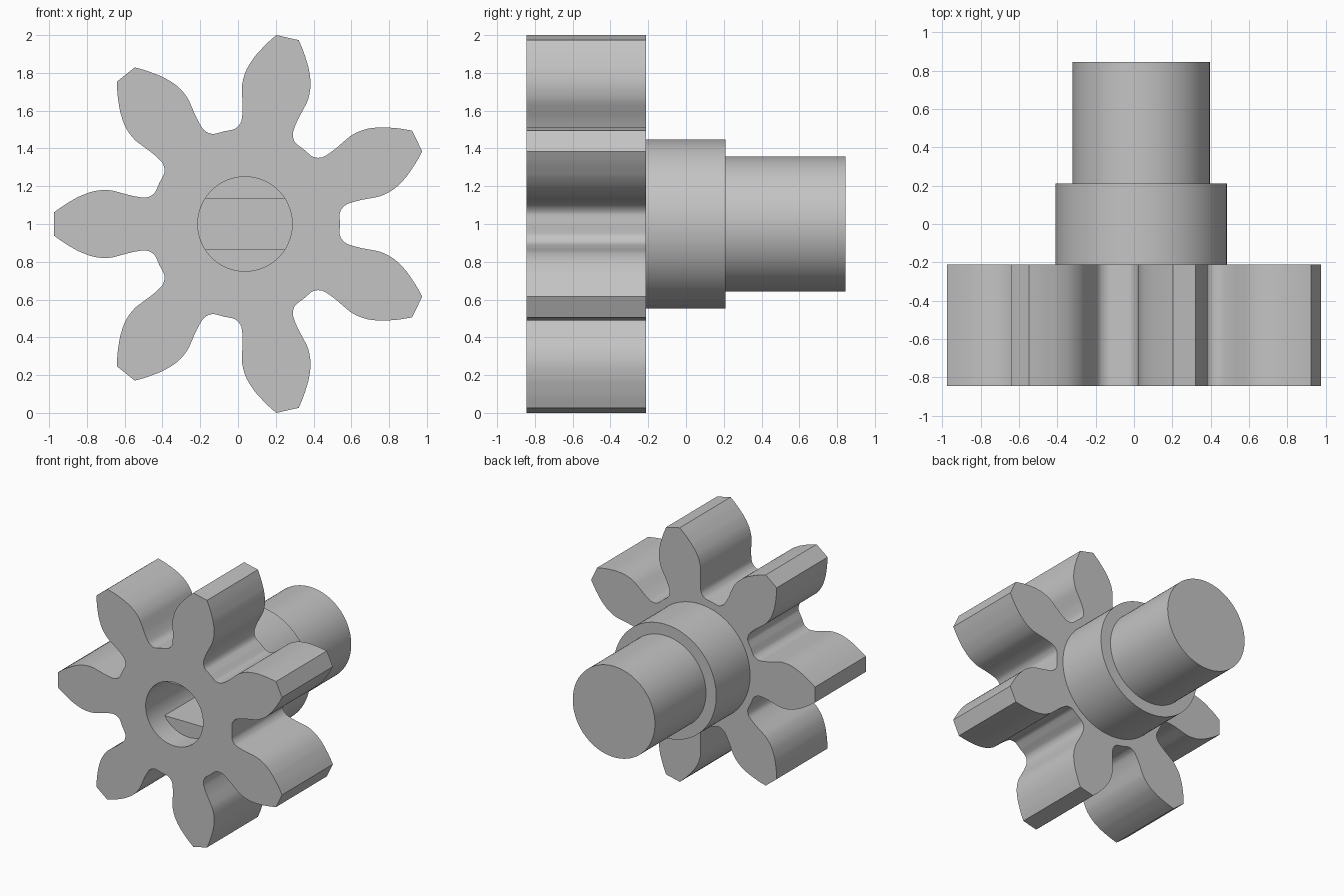
import bpy
import bmesh
from math import asin, cos, pi, sin, tau
from mathutils import Vector, Matrix

if "Cube" in bpy.data.objects:
    bpy.data.objects.remove(bpy.data.objects["Cube"])

AXIS_X, AXIS_Z = 0.037, 1.0
FRONT, GEAR_BACK, COLLAR_BACK, BACK = -0.845, -0.212, 0.21, 0.845
TEETH = 7
PITCH = tau / TEETH

steel = bpy.data.materials.new("grey_steel")
steel.use_nodes = True
grey = (0.55, 0.55, 0.55, 1)
steel.diffuse_color = grey
steel.node_tree.nodes["Principled BSDF"].inputs["Base Color"].default_value = grey


def prism(name, outline, y0, y1):
    """Extrude an outline around the shaft axis from y0 to y1."""
    bm = bmesh.new()
    face = bm.faces.new([bm.verts.new((AXIS_X + p[0], y0, AXIS_Z + p[1])) for p in outline])
    new = bmesh.ops.extrude_face_region(bm, geom=[face])["geom"]
    bmesh.ops.translate(bm, vec=(0, y1 - y0, 0),
                        verts=[v for v in new if isinstance(v, bmesh.types.BMVert)])
    bmesh.ops.recalc_face_normals(bm, faces=bm.faces)
    mesh = bpy.data.meshes.new(name)
    bm.to_mesh(mesh)
    bm.free()
    mesh.materials.append(steel)
    obj = bpy.data.objects.new(name, mesh)
    bpy.context.collection.objects.link(obj)
    return obj


def arc(radius, start, end, steps):
    return [(radius * cos(start + (end - start) * i / steps),
             radius * sin(start + (end - start) * i / steps)) for i in range(steps + 1)]


def circle(radius, sides=96):
    return arc(radius, 0, tau, sides)[:-1]


def spline(points, steps=4):
    """Smooth curve through all points except the two end handles."""
    out = []
    for a, b, c, d in zip(points, points[1:], points[2:], points[3:]):
        for i in range(steps):
            t = i / steps
            out.append(0.5 * (2 * b + (c - a) * t + (2 * a - 5 * b + 4 * c - d) * t ** 2
                              + (3 * b - a - 3 * c + d) * t ** 3))
    return out + [points[-2]]


def combine(target, other, operation):
    mod = target.modifiers.new(operation, "BOOLEAN")
    mod.operation = operation
    mod.solver = "EXACT"
    mod.object = other
    bpy.context.view_layer.objects.active = target
    bpy.ops.object.modifier_apply(modifier=mod.name)
    bpy.data.objects.remove(other)


# Tooth flank from valley to tip, as distance along the tooth and half width
flank = [Vector(p) for p in [
    (0.453, 0.218), (0.466, 0.188), (0.479, 0.164), (0.503, 0.147), (0.535, 0.140),
    (0.60, 0.150), (0.66, 0.166), (0.71, 0.178), (0.76, 0.179), (0.81, 0.171),
    (0.87, 0.149), (0.91, 0.128), (0.96, 0.098), (1.012, 0.061)]]
valley = Vector((cos(PITCH / 2), sin(PITCH / 2)))
before = 2 * flank[1].dot(valley) * valley - flank[1]
after = 2 * flank[-1] - flank[-2]
side = spline([before] + flank + [after])
tooth = [Vector((p.x, -p.y)) for p in side[1:]] + side[::-1]

# Gear outline: the tooth repeated round the axis
outline = []
for k in range(TEETH):
    turn = Matrix.Rotation(pi + k * PITCH, 2)
    outline += [turn @ p for p in tooth]
gear = prism("pinion_gear", outline, FRONT, GEAR_BACK)

# Collar and shaft behind the gear
combine(gear, prism("collar", circle(0.447), GEAR_BACK - 0.1, COLLAR_BACK), "UNION")
combine(gear, prism("shaft", circle(0.358), COLLAR_BACK - 0.1, BACK), "UNION")

# Blind bore: a round mouth, then a narrower part with two flats
combine(gear, prism("bore_mouth", circle(0.25), FRONT - 0.1, FRONT + 0.18), "DIFFERENCE")
half = asin(0.135 / 0.25)
flats = arc(0.25, -half, half, 16) + arc(0.25, pi - half, pi + half, 16)
combine(gear, prism("bore_flats", flats, FRONT + 0.1, 0.0), "DIFFERENCE")

# Smooth curved walls, crisp edges
bpy.ops.object.select_all(action="DESELECT")
gear.select_set(True)
bpy.context.view_layer.objects.active = gear
bpy.ops.object.shade_smooth_by_angle(angle=pi / 6)
